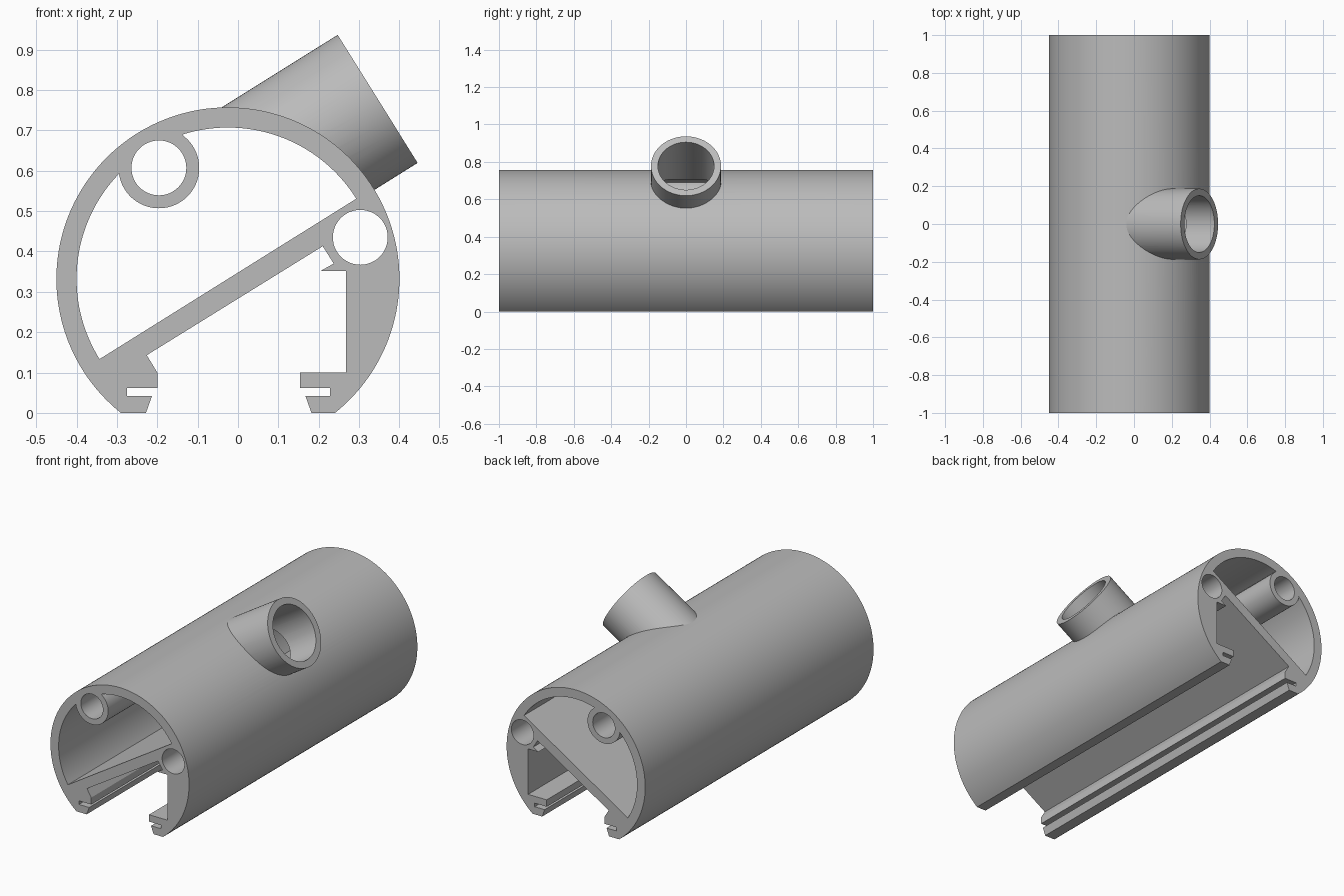
import bpy
import bmesh
from math import radians, cos, sin
from mathutils import Vector

old = bpy.data.objects.get("Cube")
if old:
    bpy.data.objects.remove(old, do_unlink=True)

CX, CZ, R = -0.025, 0.332, 0.425      # main round of the extrusion
WALL = 0.05
TILT = 32                             # slope of the web and the branch
HOLE = 0.068
BOSS = (-0.196, 0.607)

grey = bpy.data.materials.new("aluminium_grey")
grey.use_nodes = True
colour = (0.5, 0.5, 0.5, 1)
grey.diffuse_color = colour
grey.node_tree.nodes["Principled BSDF"].inputs["Base Color"].default_value = colour


def arc(cx, cz, r, a0, a1, n):
    angles = [radians(a0 + (a1 - a0) * i / n) for i in range(n + 1)]
    return [(cx + r * cos(a), cz + r * sin(a)) for a in angles]


def extrude_profile(name, loops, y0, y1):
    bm = bmesh.new()
    edges = []
    for loop in loops:
        vs = [bm.verts.new((x, y0, z)) for x, z in loop]
        edges += [bm.edges.new((vs[i - 1], vs[i])) for i in range(len(vs))]
    bmesh.ops.triangle_fill(bm, use_beauty=True, edges=edges)
    ext = bmesh.ops.extrude_face_region(bm, geom=bm.faces[:])
    moved = [g for g in ext["geom"] if isinstance(g, bmesh.types.BMVert)]
    bmesh.ops.translate(bm, verts=moved, vec=(0, y1 - y0, 0))
    bmesh.ops.recalc_face_normals(bm, faces=bm.faces[:])
    mesh = bpy.data.meshes.new(name)
    bm.to_mesh(mesh)
    bm.free()
    obj = bpy.data.objects.new(name, mesh)
    bpy.context.collection.objects.link(obj)
    mesh.materials.append(grey)
    return obj


def rod(name, r, centre, length, tilt):
    bpy.ops.mesh.primitive_cylinder_add(vertices=96, radius=r, depth=length,
                                        location=centre, rotation=tilt)
    obj = bpy.context.object
    obj.name = name
    obj.data.materials.append(grey)
    return obj


def combine(target, tool, operation):
    mod = target.modifiers.new(operation.lower(), "BOOLEAN")
    mod.operation, mod.object, mod.solver = operation, tool, "EXACT"
    bpy.context.view_layer.objects.active = target
    bpy.ops.object.modifier_apply(modifier=mod.name)
    bpy.data.objects.remove(tool, do_unlink=True)


# Outer outline: round shell, slotted feet, web underside and side pocket
outline = arc(CX, CZ, R, -51.4, 231.4, 120) + [
    (-0.228, 0), (-0.213, 0.042), (-0.275, 0.042), (-0.275, 0.062),
    (-0.2, 0.062), (-0.2, 0.1), (-0.226, 0.143), (0.21, 0.413),
    (0.237, 0.37), (0.205, 0.352), (0.268, 0.352), (0.268, 0.1),
    (0.154, 0.1), (0.154, 0.062), (0.228, 0.062), (0.228, 0.042),
    (0.167, 0.042), (0.182, 0)]

# Upper chamber: half round with the screw boss standing into it
inner = R - WALL
chamber = (arc(CX, CZ, inner, TILT, 107.5, 36)
           + arc(*BOSS, 0.1, 53, -170, 48)
           + arc(CX, CZ, inner, 135.6, TILT + 180, 36))

# Screw holes
holes = [arc(*c, HOLE, 0, 352.5, 47) for c in (BOSS, (0.303, 0.435))]

body = extrude_profile("tube_body", [outline, chamber] + holes, -1, 1)

# Branch socket, trimmed to the shell and bored through into the chamber
axis = Vector((cos(radians(TILT)), 0, sin(radians(TILT))))
mouth = Vector((0.346, 0, 0.778))
lean = (0, radians(90 - TILT), 0)
branch = rod("branch_socket", 0.187, mouth - axis * 0.25, 0.5, lean)
trim = rod("trim", R - WALL / 2, (CX, 0, CZ), 3, (radians(90), 0, 0))
combine(branch, trim, "DIFFERENCE")
combine(body, branch, "UNION")
bore = rod("bore", 0.15, mouth - axis * 0.185, 0.47, lean)
combine(body, bore, "DIFFERENCE")

# Smooth rounds with crisp edges
bpy.ops.object.select_all(action="DESELECT")
body.select_set(True)
bpy.context.view_layer.objects.active = body
bpy.ops.object.shade_smooth_by_angle(angle=radians(25))
